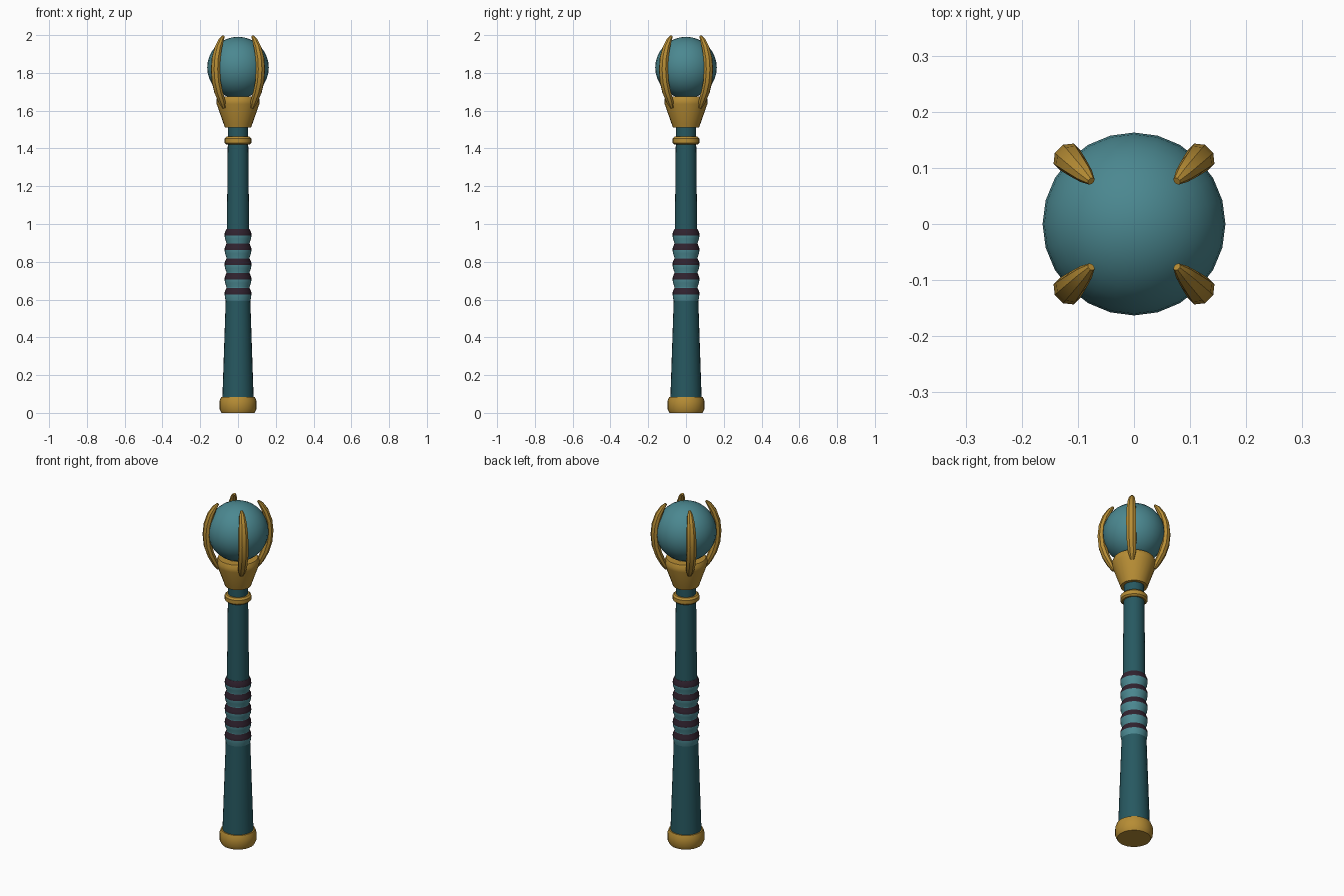
import bpy, bmesh, math
from mathutils import Vector

if "Cube" in bpy.data.objects:
    bpy.data.objects.remove(bpy.data.objects["Cube"])


def material(name, rgb):
    m = bpy.data.materials.new(name)
    m.diffuse_color = (*rgb, 1)
    m.use_nodes = True
    m.node_tree.nodes["Principled BSDF"].inputs["Base Color"].default_value = m.diffuse_color
    return m


GOLD = material("gold", (0.47, 0.265, 0.035))
TEAL = material("light teal", (0.07, 0.245, 0.28))
DEEP = material("deep teal", (0.02, 0.098, 0.118))
DARK = material("dark plum", (0.03, 0.016, 0.028))


def finish(name, bm, mats, angle=35):
    bmesh.ops.recalc_face_normals(bm, faces=bm.faces[:])
    me = bpy.data.meshes.new(name)
    bm.to_mesh(me)
    bm.free()
    ob = bpy.data.objects.new(name, me)
    bpy.context.collection.objects.link(ob)
    for m in mats:
        me.materials.append(m)
    bpy.ops.object.select_all(action='DESELECT')
    ob.select_set(True)
    bpy.context.view_layer.objects.active = ob
    bpy.ops.object.shade_smooth_by_angle(angle=math.radians(angle))
    return ob


def bridge(bm, rings, band_mats=None):
    """Join successive vertex rings with quads and cap both ends."""
    for i, (a, b) in enumerate(zip(rings, rings[1:])):
        for k in range(len(a)):
            n = (k + 1) % len(a)
            f = bm.faces.new((a[k], a[n], b[n], b[k]))
            if band_mats:
                f.material_index = band_mats[i]
    bm.faces.new(rings[0])
    bm.faces.new(rings[-1])


def lathe(name, profile, mats, band_mats=None, sides=24):
    bm = bmesh.new()
    rings = []
    for r, z in profile:
        rings.append([bm.verts.new((r * math.cos(2 * math.pi * k / sides),
                                    r * math.sin(2 * math.pi * k / sides), z))
                      for k in range(sides)])
    bridge(bm, rings, band_mats)
    return finish(name, bm, mats)


# Pommel, shaft, collar and neck
lathe("pommel", [(0.088, 0), (0.098, 0.02), (0.098, 0.062), (0.09, 0.083)], [GOLD])
lathe("lower_shaft", [(0.083, 0.07), (0.065, 0.6)], [DEEP])
lathe("upper_shaft", [(0.059, 0.96), (0.054, 1.435)], [DEEP])
lathe("collar", [(0.062, 1.422), (0.071, 1.43), (0.071, 1.452), (0.062, 1.462)], [GOLD])
lathe("neck", [(0.053, 1.45), (0.053, 1.53)], [DEEP])

# Ribbed grip: each rib is light below and dark on its upper slope
profile, bands = [(0.064, 0.588)], []
for i in range(5):
    z = 0.588 + i * 0.078
    profile += [(0.069, z + 0.022), (0.071, z + 0.04), (0.07, z + 0.054), (0.061, z + 0.074)]
    bands += [0, 0, 1, 1]
    if i < 4:
        profile.append((0.061, z + 0.078))
        bands.append(0)
lathe("grip", profile, [TEAL, DARK], bands)

# Flared cup with bevelled rim and shallow dish
lathe("cup", [(0.07, 1.512), (0.076, 1.53), (0.113, 1.635), (0.115, 1.655),
              (0.106, 1.675), (0.06, 1.675), (0.04, 1.66)], [GOLD])

# Orb
bm = bmesh.new()
bmesh.ops.create_uvsphere(bm, u_segments=24, v_segments=16, radius=0.163)
bmesh.ops.translate(bm, verts=bm.verts[:], vec=(0, 0, 1.828))
finish("orb", bm, [TEAL])

# Four claws on the diagonals: radius, height, half width, half thickness
CLAW = [(0.106, 1.615, 0.010, 0.008), (0.122, 1.65, 0.021, 0.017),
        (0.146, 1.70, 0.025, 0.020), (0.163, 1.755, 0.026, 0.021),
        (0.169, 1.82, 0.026, 0.021), (0.164, 1.88, 0.025, 0.020),
        (0.147, 1.935, 0.021, 0.018), (0.125, 1.975, 0.015, 0.013),
        (0.108, 1.995, 0.007, 0.006)]
for c in range(4):
    ang = math.pi / 4 + c * math.pi / 2
    out = Vector((math.cos(ang), math.sin(ang), 0))
    side = Vector((-math.sin(ang), math.cos(ang), 0))
    pts = [out * r + Vector((0, 0, z)) for r, z, _, _ in CLAW]
    bm = bmesh.new()
    rings = []
    for i, p in enumerate(pts):
        tangent = (pts[min(i + 1, len(pts) - 1)] - pts[max(i - 1, 0)]).normalized()
        normal = side.cross(tangent)
        w, t = CLAW[i][2:]
        rings.append([bm.verts.new(p + side * w * math.cos(math.pi * (k + 0.5) / 4) * 1.05
                                   + normal * t * math.sin(math.pi * (k + 0.5) / 4) * 1.05)
                      for k in range(8)])
    bridge(bm, rings)
    finish(f"claw_{c + 1}", bm, [GOLD], 30)
